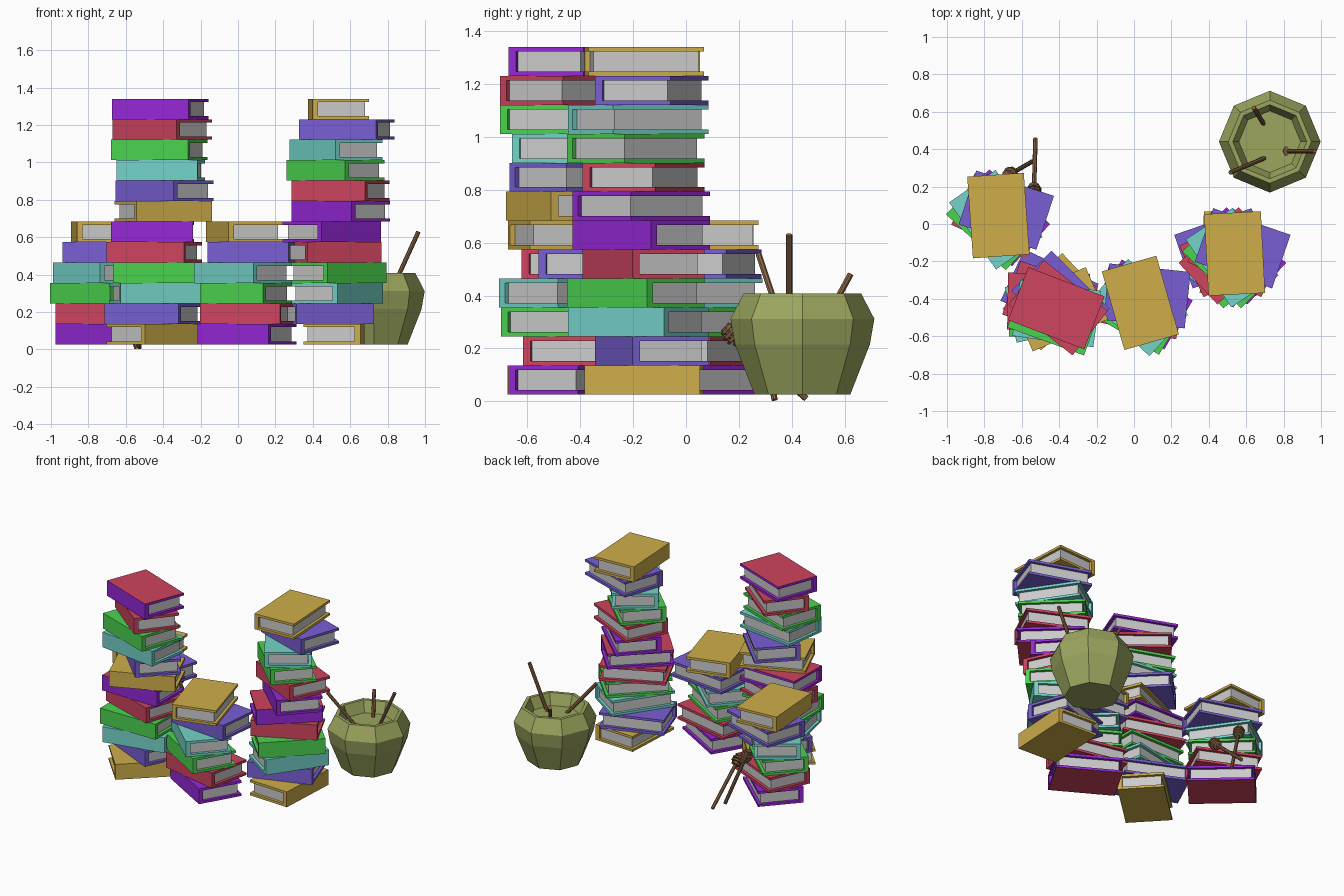
import bpy, bmesh
from math import radians, sin, cos, pi
from mathutils import Matrix, Vector

if "Cube" in bpy.data.objects:
    bpy.data.objects.remove(bpy.data.objects["Cube"])

W, L, T = 0.303, 0.437, 0.1095      # book width, length, thickness
COVER, SPINE, INSET = 0.017, 0.03, 0.02
Z0 = 0.026


def material(name, rgb):
    m = bpy.data.materials.new(name)
    m.diffuse_color = [(c / 255) ** 2.2 for c in rgb] + [1]
    m.use_nodes = True
    m.node_tree.nodes["Principled BSDF"].inputs["Base Color"].default_value = m.diffuse_color
    return m


MATS = {n: material(n, c) for n, c in {
    "purple": (148, 44, 214), "red": (205, 70, 95), "green": (76, 210, 80),
    "teal": (115, 210, 200), "slate": (120, 95, 210), "gold": (205, 172, 76),
    "olive": (155, 165, 95), "brown": (135, 100, 70)}.items()}


def mesh_from(bm, name, *mats):
    bmesh.ops.recalc_face_normals(bm, faces=bm.faces[:])
    me = bpy.data.meshes.new(name)
    bm.to_mesh(me)
    bm.free()
    for m in mats:
        me.materials.append(MATS[m])
    return me


def place(me, name, matrix=Matrix()):
    ob = bpy.data.objects.new(name, me)
    bpy.context.collection.objects.link(ob)
    ob.matrix_world = matrix
    return ob


# U-shaped book cover, spine on -x
def cover_mesh(color, under=None):
    w, t, s, c = W / 2, T / 2, -W / 2 + SPINE, T / 2 - COVER
    prof = [(-w, -t), (w, -t), (w, -c), (s, -c), (s, c), (w, c), (w, t), (-w, t)]
    bm = bmesh.new()
    face = bm.faces.new([bm.verts.new((x, -L / 2, z)) for x, z in prof])
    ext = bmesh.ops.extrude_face_region(bm, geom=[face])
    bmesh.ops.translate(bm, vec=(0, L, 0),
                        verts=[v for v in ext["geom"] if isinstance(v, bmesh.types.BMVert)])
    if under:
        for f in bm.faces:
            if all(v.co.z < -t + 1e-4 for v in f.verts):
                f.material_index = 1
    return mesh_from(bm, color + "_cover", color, *([under] if under else []))


# page block
bm = bmesh.new()
x0, x1 = -W / 2 + SPINE, W / 2 - INSET
bmesh.ops.create_cube(bm, size=1, matrix=Matrix.Translation(((x0 + x1) / 2, 0, 0)) @
                      Matrix.Diagonal((x1 - x0, L - 2 * INSET, T - 2 * COVER, 1)))
PAGES = mesh_from(bm, "pages")

# six-book pile: colour, angle, x and y shift, from the bottom up
PILE = [("purple", 47, 0.024, 0.0), ("red", 64.5, 0.022, 0.01), ("green", 46, -0.005, -0.02),
        ("teal", 34, -0.002, -0.01), ("slate", 71, 0.055, 0.04), ("gold", 3, 0.012, 0.012)]
COVERS = {c: cover_mesh(c, "red" if c == "purple" else None) for c, *_ in PILE}


def pile(label, x, y, level, turn, flipped):
    base = Matrix.Translation((x, y, Z0 + T * (level * 6 + 3))) @ Matrix.Rotation(radians(turn), 4, 'Z')
    if flipped:
        base = base @ Matrix.Rotation(pi, 4, 'Y')
    for i, (color, ang, dx, dy) in enumerate(PILE):
        m = base @ Matrix.Translation((dx, dy, (i - 2.5) * T)) @ Matrix.Rotation(radians(ang), 4, 'Z')
        place(COVERS[color], f"{label}_{color}_book_cover", m)
        place(PAGES, f"{label}_{color}_book_pages", m)


pile("right_lower", 0.526, -0.17, 0, 0, True)
pile("right_upper", 0.526, -0.17, 1, 0, False)
pile("middle", 0.025, -0.436, 0, 13, False)
pile("back_left", -0.737, 0.033, 0, 1, False)
pile("front_left_lower", -0.44, -0.432, 0, -44, True)
pile("front_left_upper", -0.405, -0.472, 1, -64, True)


# faceted surface of revolution with closed ends
def lathe(name, prof, sides, mat):
    bm = bmesh.new()
    rings = [[bm.verts.new((r * cos(2 * pi * k / sides), r * sin(2 * pi * k / sides), z))
              for k in range(sides)] for r, z in prof]
    for a, b in zip(rings, rings[1:]):
        for k in range(sides):
            n = (k + 1) % sides
            bm.faces.new((a[k], a[n], b[n], b[k]))
    bm.faces.new(rings[0])
    bm.faces.new(rings[-1])
    return mesh_from(bm, name, mat)


# eight-sided pot with a recessed inside
place(lathe("pot", [(0.181, Z0), (0.255, 0.215), (0.272, 0.312), (0.222, 0.408),
                    (0.198, 0.408), (0.165, 0.33)], 8, "olive"),
      "pot", Matrix.Translation((0.726, 0.44, 0)))

# dipper: plain handle from the origin along +z, grooved head at the end
prof = [(0.012, 0), (0.012, 0.33)]
for z, r in ((0.333, 0.03), (0.353, 0.04), (0.373, 0.04), (0.393, 0.03)):
    prof += [(r, z), (r, z + 0.012), (0.022, z + 0.013), (0.022, z + 0.019)]
DIPPER = lathe("dipper", prof, 8, "brown")


def dipper(name, tip, toward):
    tip = Vector(tip)
    rot = (Vector(toward) - tip).to_track_quat('Z', 'Y').to_matrix().to_4x4()
    place(DIPPER, name, Matrix.Translation(tip) @ rot)


dipper("pot_dipper_right", (0.965, 0.39, 0.63), (0.815, 0.39, 0.30))
dipper("pot_dipper_back", (0.64, 0.622, 0.48), (0.69, 0.54, 0.33))
dipper("pot_dipper_left", (0.515, 0.275, 0.555), (0.68, 0.345, 0.345))
dipper("leaning_dipper_right", (-0.527, 0.455, 0.01), (-0.535, 0.165, 0.265))
dipper("leaning_dipper_left", (-0.543, 0.335, 0.006), (-0.655, 0.27, 0.33))
